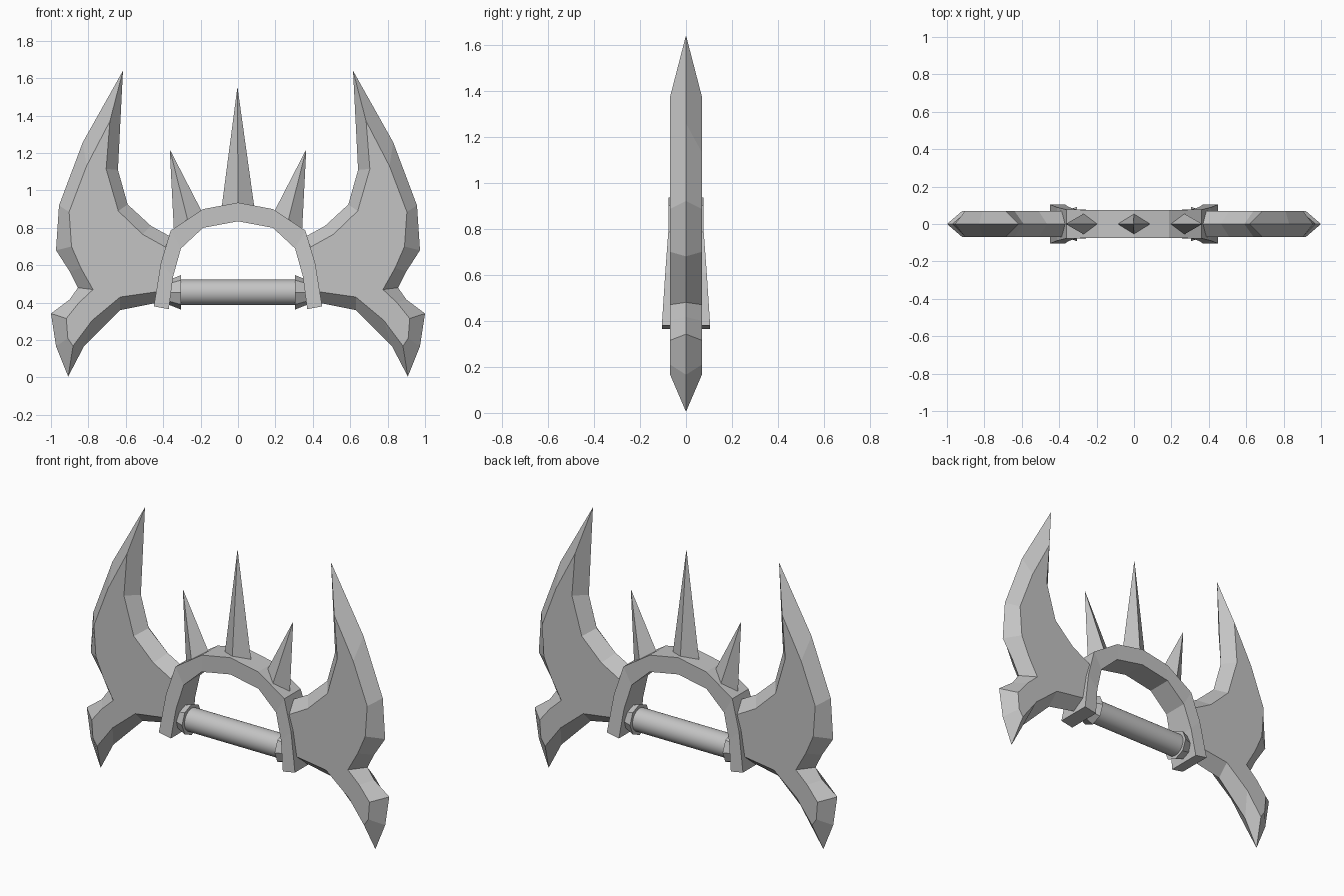
import bpy, bmesh, math
from mathutils import Vector

cube = bpy.data.objects.get("Cube")
if cube:
    bpy.data.objects.remove(cube, do_unlink=True)

steel = bpy.data.materials.new("grey_steel")
steel.use_nodes = True
grey = (0.55, 0.55, 0.55, 1)
steel.diffuse_color = grey
steel.node_tree.nodes["Principled BSDF"].inputs["Base Color"].default_value = grey


def finish(name, bm, mirror=True):
    """Turn a bmesh into an object, mirrored over x when asked."""
    bmesh.ops.recalc_face_normals(bm, faces=bm.faces)
    mesh = bpy.data.meshes.new(name)
    bm.to_mesh(mesh)
    bm.free()
    mesh.materials.append(steel)
    obj = bpy.data.objects.new(name, mesh)
    bpy.context.collection.objects.link(obj)
    if mirror:
        obj.modifiers.new("mirror", 'MIRROR').use_axis[0] = True
    return obj


def bridge(bm, rings, closed=True):
    """Join neighbouring rings of vertices with quads."""
    for a, b in zip(rings, rings[1:]):
        n = len(a)
        for i in range(n if closed else n - 1):
            j = (i + 1) % n
            bm.faces.new((a[i], a[j], b[j], b[i]))


# Blades: sharp edge outline and the outline of the flat face, as (x, z)
edge = [(.615, 1.64), (.83, 1.257), (.957, .92), (.973, .68), (.90, .567),
        (.856, .48), (.90, .417), (1.0, .342), (.973, .166), (.908, .005),
        (.824, .166), (.63, .36), (.405, .405), (.355, .75), (.465, .81),
        (.59, .925), (.642, 1.11)]
flat = [(.685, 1.37), (.81, 1.13), (.903, .885), (.89, .70), (.84, .585),
        (.775, .47), (.85, .40), (.918, .315), (.91, .21), (.882, .168),
        (.78, .305), (.63, .43), (.42, .46), (.375, .69), (.51, .765),
        (.64, .89), (.705, 1.115)]
bm = bmesh.new()
rings = [[bm.verts.new((x, y, z)) for x, z in pts]
         for pts, y in ((flat, -.07), (edge, 0), (flat, .07))]
bridge(bm, rings)
bm.faces.new(rings[0])
bm.faces.new(rings[2])
finish("side_blades", bm)

# Arch guard: outer point, inner point and half depth at each station
stations = [((0, .935), (0, .835), .075), ((.187, .90), (.187, .80), .075),
            ((.36, .786), (.305, .69), .077), ((.413, .61), (.347, .54), .09),
            ((.45, .38), (.37, .365), .105)]
bm = bmesh.new()
rings = [[bm.verts.new(p) for p in ((o[0], -d, o[1]), (o[0], d, o[1]),
                                    (i[0], d, i[1]), (i[0], -d, i[1]))]
         for o, i, d in stations]
bridge(bm, rings)
bm.faces.new(rings[-1])
finish("arch_guard", bm)


def spike(name, base, tip, along, mirror):
    """Four sided spike with a diamond base lying along the arch."""
    bm = bmesh.new()
    base, along = Vector(base), Vector(along)
    depth = Vector((0, .056, 0))
    ring = [bm.verts.new(base + v) for v in (along, depth, -along, -depth)]
    top = bm.verts.new(tip)
    bm.faces.new(ring)
    for i in range(4):
        bm.faces.new((ring[i], ring[(i + 1) % 4], top))
    finish(name, bm, mirror)


spike("centre_spike", (0, 0, .905), (-.003, 0, 1.555), (.088, 0, 0), False)
spike("side_spikes", (.268, 0, .838), (.365, 0, 1.22), (.075, 0, -.048), True)


def rod(name, sides, r1, r2, x1, x2, mirror):
    """Cone or cylinder lying along x at grip height."""
    bm = bmesh.new()
    rings = [[bm.verts.new((x, r * math.sin(a), .455 + r * math.cos(a)))
              for a in (math.tau * i / sides for i in range(sides))]
             for r, x in ((r1, x1), (r2, x2))]
    bridge(bm, rings)
    for ring in rings:
        bm.faces.new(ring)
    return finish(name, bm, mirror)


# Grip and its flared collars
rod("grip_collars", 8, .092, .068, .306, .365, True)
grip = rod("grip", 32, .068, .068, -.34, .34, False)
bpy.context.view_layer.objects.active = grip
grip.select_set(True)
bpy.ops.object.shade_smooth_by_angle(angle=math.radians(40))
